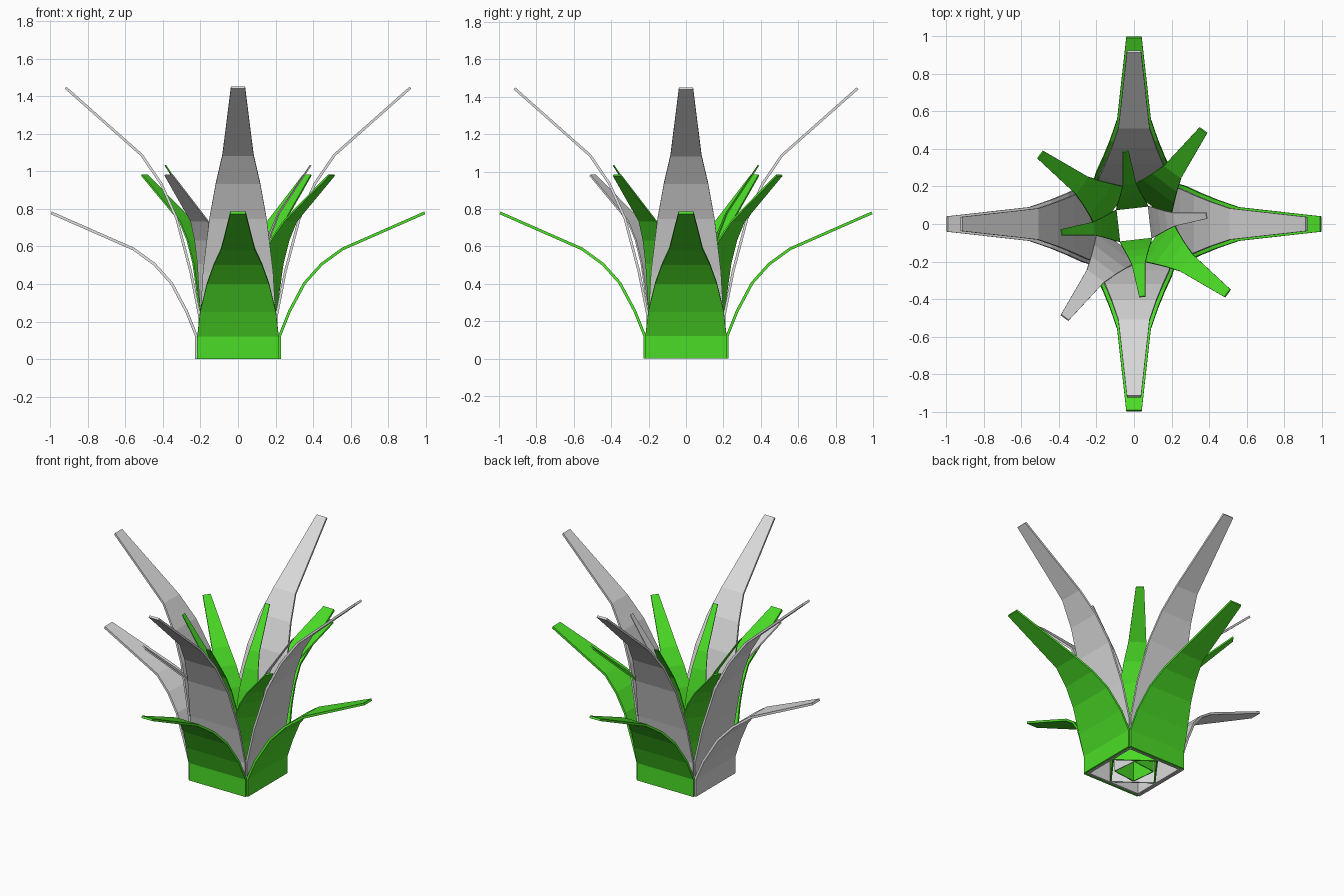
import bpy, math

if "Cube" in bpy.data.objects:
    bpy.data.objects.remove(bpy.data.objects["Cube"])


def material(name, rgb):
    m = bpy.data.materials.new(name)
    m.diffuse_color = (*rgb, 1)
    m.use_nodes = True
    m.node_tree.nodes["Principled BSDF"].inputs["Base Color"].default_value = m.diffuse_color
    return m


GREEN = material("leaf green", (0.07, 0.72, 0.02))
GRAY = material("pale gray", (0.7, 0.7, 0.7))

# One leaf: (distance from centre, height, half width)
PROFILE = [(0.228, 0, 0.217), (0.228, 0.12, 0.217), (0.28, 0.25, 0.202),
           (0.36, 0.40, 0.165), (0.45, 0.50, 0.128), (0.56, 0.58, 0.09),
           (0.997, 0.772, 0.041)]


def leaf(name, angle, spread, height, mat):
    verts = []
    for r, z, w in PROFILE:
        verts += [(r * spread, -w * spread, z * height),
                  (r * spread, w * spread, z * height)]
    faces = [(i, i + 1, i + 3, i + 2) for i in range(0, len(verts) - 2, 2)]
    mesh = bpy.data.meshes.new(name)
    mesh.from_pydata(verts, [], faces)
    mesh.materials.append(mat)
    ob = bpy.data.objects.new(name, mesh)
    bpy.context.collection.objects.link(ob)
    ob.rotation_euler.z = math.radians(angle)
    # Thickness grows inward from the outer skin
    solid = ob.modifiers.new("thickness", "SOLIDIFY")
    solid.thickness = 0.015 * spread
    solid.offset = -1


# Four nested rings: name, first angle, spread, height factor, gray leaf indices
RINGS = [("outer_low_leaf", 0, 1.0, 1.0, {2}),
         ("tall_leaf", 0, 0.925, 1.865, {0, 1, 2, 3}),
         ("middle_leaf", -36.5, 0.625, 1.265, {3}),
         ("inner_leaf", 6.5, 0.393, 1.335, {0})]

for name, start, spread, height, grays in RINGS:
    for i in range(4):
        leaf(f"{name}_{i + 1}", start + 90 * i, spread, height,
             GRAY if i in grays else GREEN)
